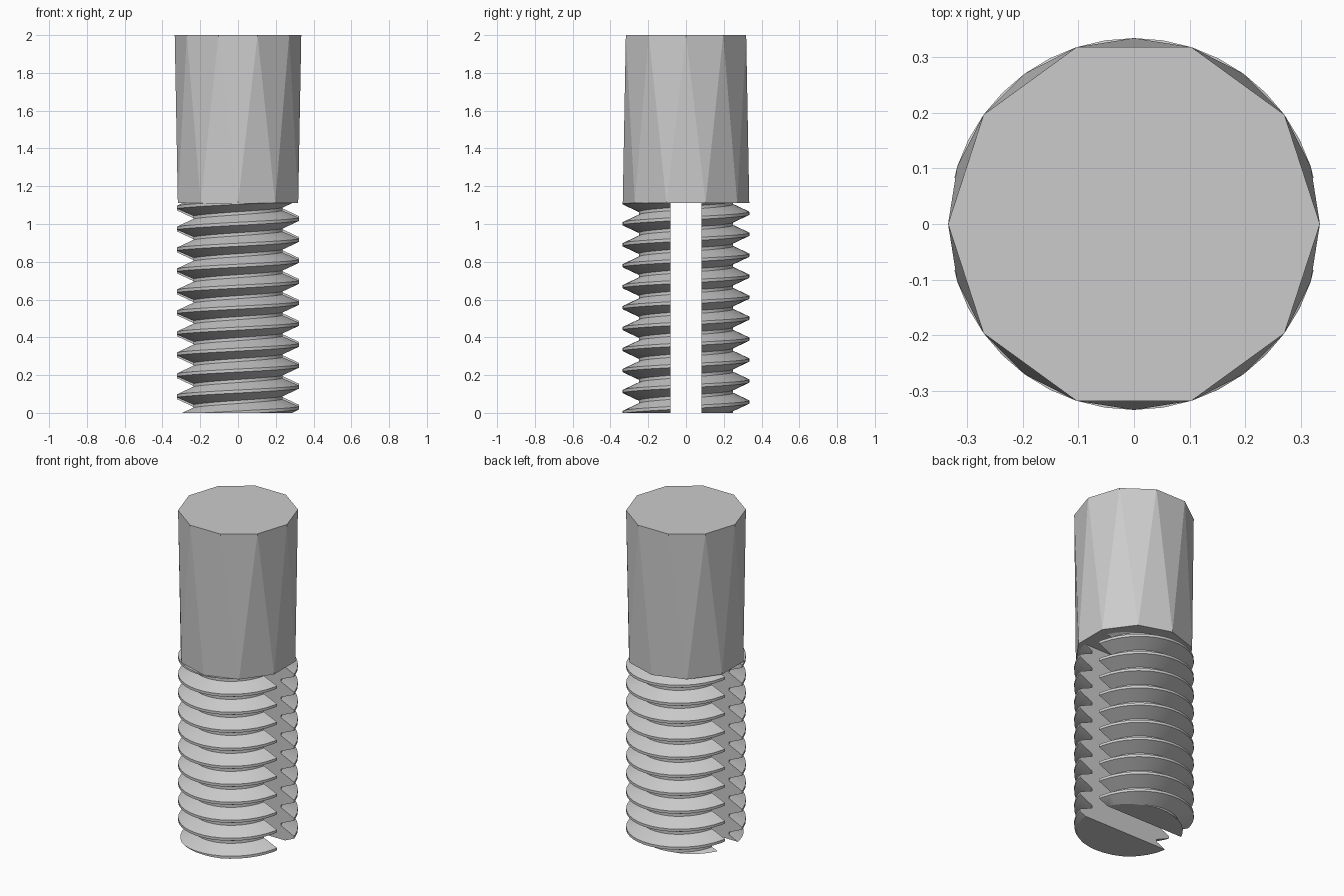
import bpy, bmesh
from math import cos, sin, tau, radians

if "Cube" in bpy.data.objects:
    bpy.data.objects.remove(bpy.data.objects["Cube"])

RADIUS, ROOT = 0.335, 0.25      # crest and root radii
NECK, TOP = 1.11, 2.0           # thread end, stud top
TURNS, STEPS = 10, 40
PITCH = NECK / TURNS
SLOT = 0.083                    # half width of the slot

steel = bpy.data.materials.new("grey steel")
steel.use_nodes = True
grey = (0.6, 0.6, 0.6, 1)
steel.diffuse_color = grey
steel.node_tree.nodes["Principled BSDF"].inputs["Base Color"].default_value = grey


def finish(bm, name, smooth=None):
    bmesh.ops.recalc_face_normals(bm, faces=bm.faces)
    mesh = bpy.data.meshes.new(name)
    bm.to_mesh(mesh)
    bm.free()
    mesh.materials.append(steel)
    if smooth:
        mesh.shade_smooth()
        mesh.set_sharp_from_angle(angle=radians(smooth))
    ob = bpy.data.objects.new(name, mesh)
    bpy.context.scene.collection.objects.link(ob)
    return ob


def cut(bm, point, normal):
    """Remove what lies beyond the plane."""
    bmesh.ops.bisect_plane(bm, geom=bm.verts[:] + bm.edges[:] + bm.faces[:],
                           dist=1e-6, plane_co=point, plane_no=normal, clear_outer=True)


def cap(bm):
    edges = [e for e in bm.edges if e.is_boundary]
    bmesh.ops.edgeloop_fill(bm, edges=edges)


# Shank: ten-sided prism whose foot is turned half a side
bm = bmesh.new()
SIDES = 10


def ring(z, turn):
    return [bm.verts.new((RADIUS * cos(tau * (i + turn) / SIDES),
                          RADIUS * sin(tau * (i + turn) / SIDES), z)) for i in range(SIDES)]


foot, head = ring(NECK, 0.5), ring(TOP, 0)
for i in range(SIDES):
    j = (i + 1) % SIDES
    bm.faces.new((head[i], foot[i], head[j]))
    bm.faces.new((foot[i], foot[j], head[j]))
bm.faces.new(foot)
bm.faces.new(head)
finish(bm, "shank")


# Thread: a helical ridge profile joined to its own next turn
def thread_half(name, side):
    bm = bmesh.new()
    flat = 0.008
    profile = [(RADIUS, -flat), (RADIUS, flat),
               (ROOT, PITCH / 2 - flat), (ROOT, PITCH / 2 + flat)]
    rows = []
    for k in range(-2 * STEPS, (TURNS + 3) * STEPS):
        a = tau * k / STEPS
        z = 0.03 + PITCH * k / STEPS
        rows.append([bm.verts.new((r * cos(a), r * sin(a), z + dz)) for r, dz in profile])
    for k in range(len(rows) - STEPS - 1):
        a = rows[k] + rows[k + STEPS][:1]
        b = rows[k + 1] + rows[k + STEPS + 1][:1]
        for p in range(len(profile)):
            bm.faces.new((a[p], b[p], b[p + 1], a[p + 1]))
    # Trim the ends, then keep one side of the slot
    cut(bm, (0, 0, 0), (0, 0, -1))
    cut(bm, (0, 0, NECK), (0, 0, 1))
    cap(bm)
    cut(bm, (0, side * SLOT, 0), (0, -side, 0))
    cap(bm)
    finish(bm, name, 25)


thread_half("front_thread_half", -1)
thread_half("back_thread_half", 1)
